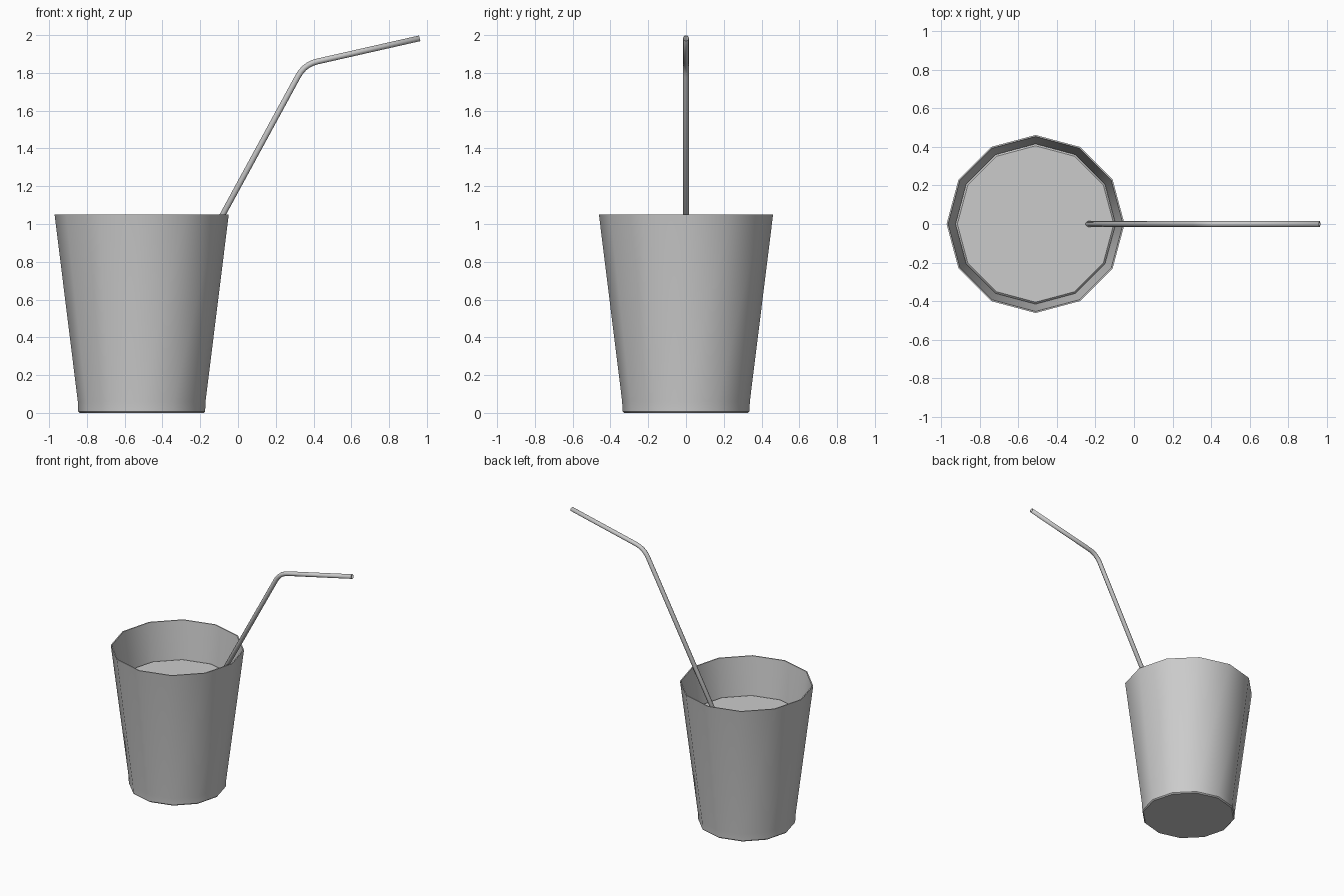
import bpy, math
from mathutils import Vector

if "Cube" in bpy.data.objects:
    bpy.data.objects.remove(bpy.data.objects["Cube"])

SIDES = 12
CUP_X = -0.51

grey = bpy.data.materials.new("plain grey")
grey.use_nodes = True
grey.diffuse_color = (0.6, 0.6, 0.6, 1)
grey.node_tree.nodes["Principled BSDF"].inputs["Base Color"].default_value = (0.6, 0.6, 0.6, 1)


def finish(obj, angle):
    """Colour the part and smooth its gentle edges."""
    obj.data.materials.append(grey)
    bpy.ops.object.select_all(action="DESELECT")
    obj.select_set(True)
    bpy.context.view_layer.objects.active = obj
    bpy.ops.object.shade_smooth_by_angle(angle=math.radians(angle))


def lathe(name, profile):
    """Closed solid of revolution through (radius, height) rings, capped at both ends."""
    verts, faces = [], []
    for r, z in profile:
        for i in range(SIDES):
            a = math.tau * i / SIDES
            verts.append((r * math.cos(a), r * math.sin(a), z))
    for k in range(len(profile) - 1):
        for i in range(SIDES):
            j = (i + 1) % SIDES
            a, b = k * SIDES, (k + 1) * SIDES
            faces.append((a + i, a + j, b + j, b + i))
    last = (len(profile) - 1) * SIDES
    faces.append(tuple(reversed(range(SIDES))))
    faces.append(tuple(range(last, last + SIDES)))
    mesh = bpy.data.meshes.new(name)
    mesh.from_pydata(verts, [], faces)
    obj = bpy.data.objects.new(name, mesh)
    obj.location.x = CUP_X
    bpy.context.collection.objects.link(obj)
    finish(obj, 40)
    return obj


# Thin-walled tapered cup: outside, rim, inside, inner floor
lathe("cup", [(0.328, 0), (0.336, 0.008), (0.338, 0.06), (0.461, 1.05),
              (0.453, 1.05), (0.33, 0.06), (0.326, 0.02)])

# Drink with a softened top edge
lathe("drink", [(0.325, 0.025), (0.328, 0.06), (0.415, 0.76), (0.405, 0.77)])

# Bent drinking straw: long leg, rounded elbow, short leg
foot, elbow, tip = Vector((-0.60, 0, 0.095)), Vector((0.352, 0, 1.845)), Vector((0.962, 0, 1.983))
start = elbow + (foot - elbow).normalized() * 0.07
end = elbow + (tip - elbow).normalized() * 0.07
path = [foot]
for i in range(6):
    t = i / 5
    path.append(start * (1 - t) ** 2 + elbow * 2 * t * (1 - t) + end * t * t)
path.append(tip)

curve = bpy.data.curves.new("straw", "CURVE")
curve.dimensions = "3D"
curve.bevel_depth = 0.016
curve.bevel_resolution = 3
spline = curve.splines.new("POLY")
spline.points.add(len(path) - 1)
for point, co in zip(spline.points, path):
    point.co = (*co, 1)
straw = bpy.data.objects.new("straw", curve)
bpy.context.collection.objects.link(straw)
bpy.ops.object.select_all(action="DESELECT")
straw.select_set(True)
bpy.context.view_layer.objects.active = straw
bpy.ops.object.convert(target="MESH")
straw = bpy.context.view_layer.objects.active
finish(straw, 50)
wall = straw.modifiers.new("wall", "SOLIDIFY")
wall.thickness = 0.003
